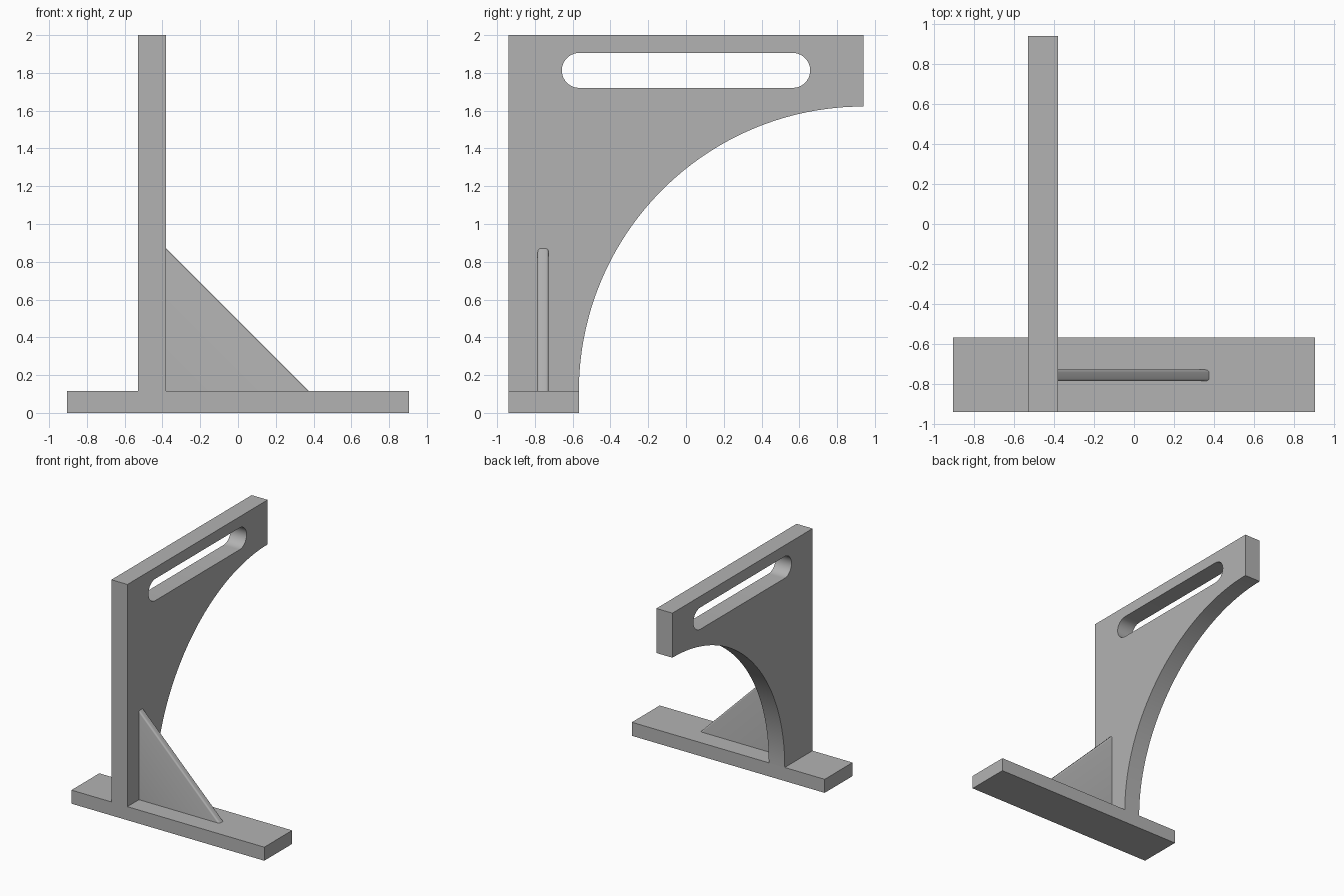
import bpy
import bmesh
import math
from mathutils import Vector

cube = bpy.data.objects.get("Cube")
if cube:
    bpy.data.objects.remove(cube, do_unlink=True)

# One plain grey for the whole bracket
grey = bpy.data.materials.new("plain grey")
grey.use_nodes = True
colour = (0.45, 0.45, 0.45, 1)
grey.diffuse_color = colour
grey.node_tree.nodes["Principled BSDF"].inputs["Base Color"].default_value = colour


def prism(name, profile, depth):
    """Closed solid: 3D profile loop swept along the depth vector."""
    bm = bmesh.new()
    face = bm.faces.new([bm.verts.new(p) for p in profile])
    swept = bmesh.ops.extrude_face_region(bm, geom=[face])["geom"]
    verts = [v for v in swept if isinstance(v, bmesh.types.BMVert)]
    bmesh.ops.translate(bm, verts=verts, vec=Vector(depth))
    bmesh.ops.recalc_face_normals(bm, faces=bm.faces)
    mesh = bpy.data.meshes.new(name)
    bm.to_mesh(mesh)
    bm.free()
    mesh.materials.append(grey)
    obj = bpy.data.objects.new(name, mesh)
    bpy.context.collection.objects.link(obj)
    return obj


def arc(x, y, z, radius, start, end, steps):
    """Arc in the y-z plane, angles in degrees."""
    angles = [math.radians(start + (end - start) * i / steps) for i in range(steps + 1)]
    return [(x, y + radius * math.cos(a), z + radius * math.sin(a)) for a in angles]


def smooth(obj):
    bpy.ops.object.select_all(action="DESELECT")
    obj.select_set(True)
    bpy.context.view_layer.objects.active = obj
    bpy.ops.object.shade_smooth_by_angle(angle=math.radians(30))


LEFT, RIGHT = -0.38, -0.53      # faces of the upright plate
FRONT, BACK = -0.94, 0.94
BASE_TOP, TOP = 0.115, 2.0
thickness = LEFT - RIGHT

# Base bar
base_back = -0.567
prism("base_bar", [(-0.905, FRONT, 0), (0.905, FRONT, 0),
                   (0.905, base_back, 0), (-0.905, base_back, 0)], (0, 0, BASE_TOP))

# Upright plate with a quarter circle cut from its lower back corner
radius = BACK - base_back
outline = [(RIGHT, BACK, TOP), (RIGHT, FRONT, TOP), (RIGHT, FRONT, BASE_TOP)]
outline += arc(RIGHT, BACK, BASE_TOP, radius, 180, 90, 64)
plate = prism("upright_plate", outline, (thickness, 0, 0))

# Long rounded slot through the plate
slot_radius, slot_reach, slot_z = 0.0925, 0.565, 1.813
slot = arc(RIGHT - 0.1, slot_reach, slot_z, slot_radius, -90, 90, 20)
slot += arc(RIGHT - 0.1, -slot_reach, slot_z, slot_radius, 90, 270, 20)
cutter = prism("slot_cutter", slot, (thickness + 0.2, 0, 0))
cut = plate.modifiers.new("slot", "BOOLEAN")
cut.operation = "DIFFERENCE"
cut.solver = "EXACT"
cut.object = cutter
bpy.context.view_layer.objects.active = plate
bpy.ops.object.modifier_apply(modifier=cut.name)
bpy.data.objects.remove(cutter, do_unlink=True)
smooth(plate)

# Triangular gusset, with the long edges of its slope rounded
leg = 0.755
gusset = prism("gusset", [(LEFT, -0.785, BASE_TOP), (LEFT + leg, -0.785, BASE_TOP),
                          (LEFT, -0.785, BASE_TOP + leg)], (0, 0.057, 0))
bm = bmesh.new()
bm.from_mesh(gusset.data)
slope = [e for e in bm.edges if all(abs(c) > 0.1 for c in
         ((e.verts[0].co - e.verts[1].co).x, (e.verts[0].co - e.verts[1].co).z))]
bmesh.ops.bevel(bm, geom=slope, offset=0.013, segments=4, profile=0.5, affect="EDGES")
bm.to_mesh(gusset.data)
bm.free()
smooth(gusset)
